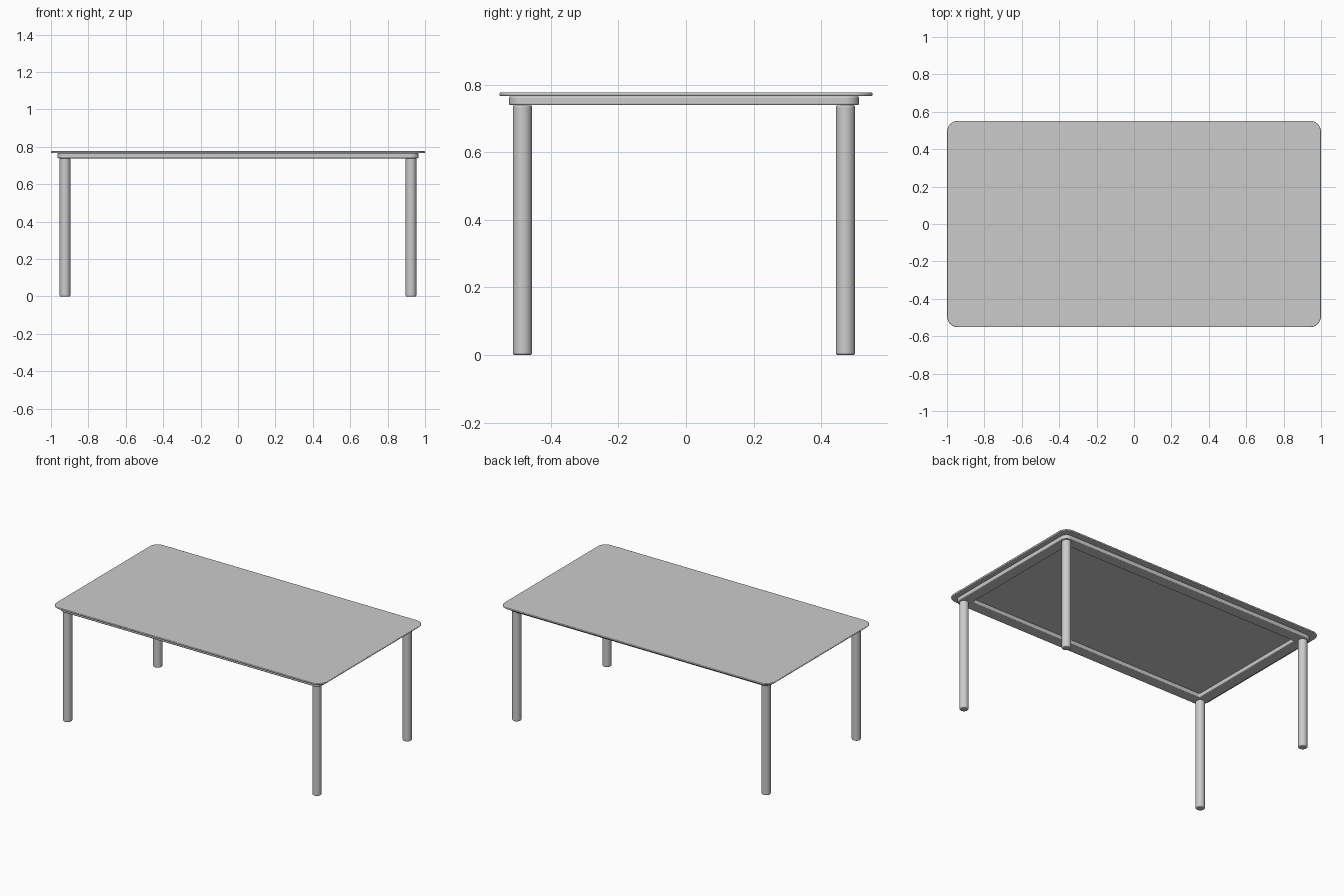
import bpy, bmesh, math

if "Cube" in bpy.data.objects:
    bpy.data.objects.remove(bpy.data.objects["Cube"])

FRAME_Y = -0.006          # frame and legs sit slightly forward of the top
LEG_X, LEG_Y = 0.925, 0.478


def rounded_rect(hx, hy, r, seg=10):
    pts = []
    for i, (sx, sy) in enumerate([(1, 1), (-1, 1), (-1, -1), (1, -1)]):
        for k in range(seg + 1):
            a = math.pi / 2 * (i + k / seg)
            pts.append((sx * (hx - r) + r * math.cos(a), sy * (hy - r) + r * math.sin(a)))
    return pts


def finish(name, bm, bevel, y=0.0):
    bmesh.ops.recalc_face_normals(bm, faces=bm.faces)
    mesh = bpy.data.meshes.new(name)
    bm.to_mesh(mesh)
    bm.free()
    ob = bpy.data.objects.new(name, mesh)
    ob.location.y = y
    bpy.context.collection.objects.link(ob)
    mod = ob.modifiers.new("soft_edges", 'BEVEL')
    mod.width, mod.segments = bevel, 3
    mod.limit_method, mod.angle_limit = 'ANGLE', math.radians(40)
    bpy.ops.object.select_all(action='DESELECT')
    ob.select_set(True)
    bpy.context.view_layer.objects.active = ob
    bpy.ops.object.shade_smooth_by_angle(angle=math.radians(40))
    return ob


def loop(bm, pts, z):
    return [bm.verts.new((x, y, z)) for x, y in pts]


def bridge(bm, a, b):
    n = len(a)
    for i in range(n):
        j = (i + 1) % n
        bm.faces.new((a[i], a[j], b[j], b[i]))


# Thin table top with rounded corners
bm = bmesh.new()
pts = rounded_rect(1.0, 0.552, 0.06)
low, high = loop(bm, pts, 0.766), loop(bm, pts, 0.777)
bridge(bm, low, high)
bm.faces.new(low)
bm.faces.new(high)
finish("table_top", bm, 0.004)

# Open rail frame under the top
bm = bmesh.new()
outer = rounded_rect(0.965, 0.518, 0.04)
inner = rounded_rect(0.887, 0.440, 0.01)
ol, oh = loop(bm, outer, 0.739), loop(bm, outer, 0.766)
il, ih = loop(bm, inner, 0.739), loop(bm, inner, 0.766)
for a, b in ((ol, oh), (oh, ih), (ih, il), (il, ol)):
    bridge(bm, a, b)
finish("rail_frame", bm, 0.005, FRAME_Y)

# Four round legs
for sx, side in ((-1, "left"), (1, "right")):
    for sy, end in ((-1, "front"), (1, "back")):
        bm = bmesh.new()
        bmesh.ops.create_cone(bm, cap_ends=True, segments=32, radius1=0.0285,
                              radius2=0.0285, depth=0.74)
        bmesh.ops.translate(bm, verts=bm.verts, vec=(sx * LEG_X, sy * LEG_Y, 0.37))
        finish(f"{end}_{side}_leg", bm, 0.006, FRAME_Y)
